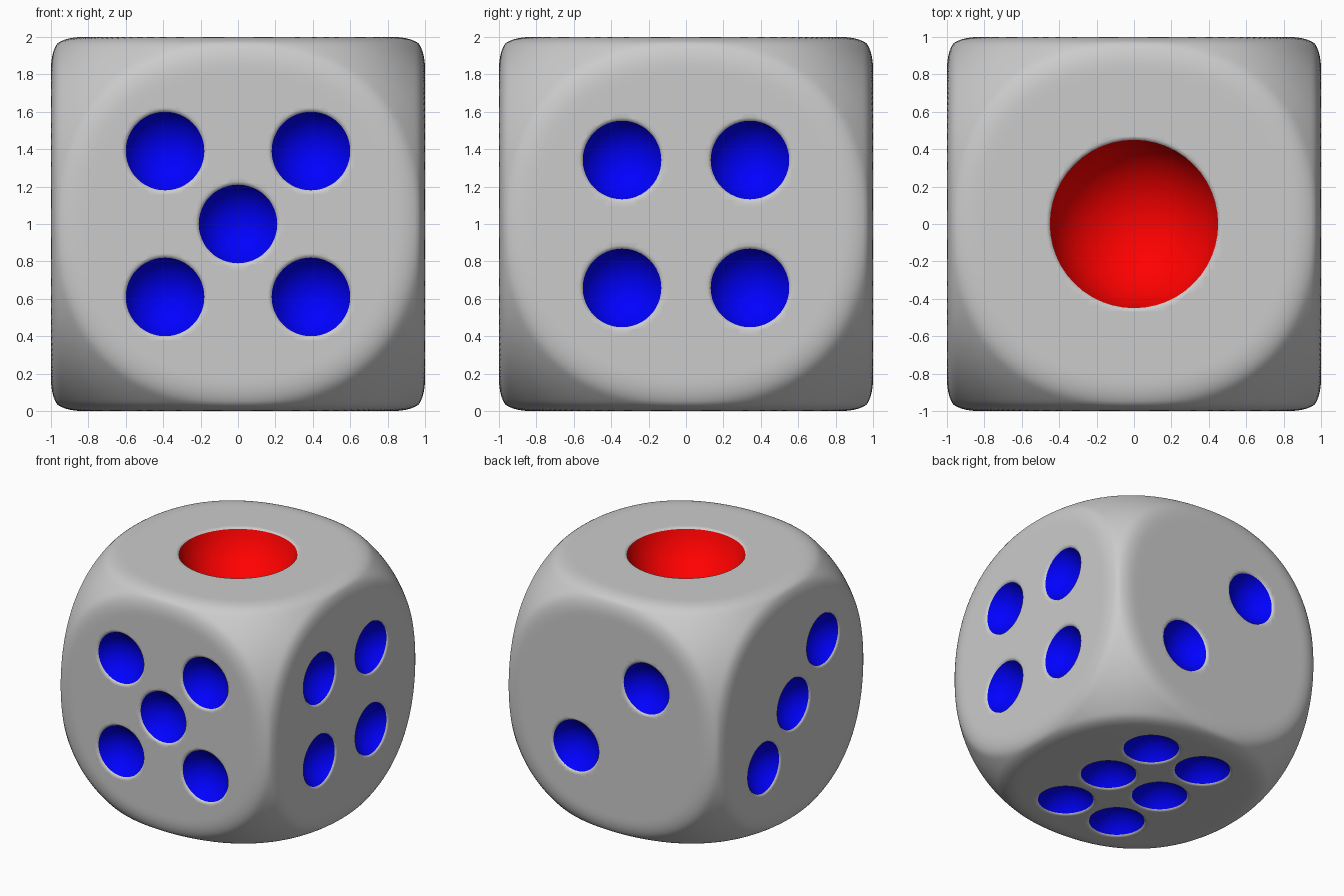
import bpy, bmesh, math
from mathutils import Vector, Matrix

if "Cube" in bpy.data.objects:
    bpy.data.objects.remove(bpy.data.objects["Cube"])

CENTRE = Vector((0, 0, 1))
ROUND = 1.368     # radius that trims the cube's edges
BULGE = 0.035     # extra radius towards the eight corners
BLEND = 0.07      # softness of the shoulder between face and corner
LIP = 0.012       # depth of the softened rim around each pip
SEGS = 48
BLUE_R, BLUE_D = 0.21, 0.14
RED_R, RED_D = 0.45, 0.35

# Pip centres relative to the die centre
a, b, c, d = 0.39, 0.342, 0.325, 0.505
blue_spots = [(0, -1, 0)] + [(x, -1, z) for x in (-a, a) for z in (-a, a)]       # five, front
blue_spots += [(1, y, z) for y in (-b, b) for z in (-b, b)]                      # four, right
blue_spots += [(-1, -t, t) for t in (-a, 0, a)]                                  # three, left
blue_spots += [(-t, 1, t) for t in (-c, c)]                                      # two, back
blue_spots += [(x, y, -1) for x in (-0.253, 0.253) for y in (-d, 0, d)]          # six, bottom
red_spots = [(0, 0, 1)]                                                          # one, top
pips = [(Vector(p), BLUE_R, BLUE_D) for p in blue_spots]
pips += [(Vector(p), RED_R, RED_D) for p in red_spots]


def face_normal(p):
    return Vector([round(v) if abs(v) > 0.99 else 0 for v in p])


def bowl_profile(r, depth, steps=12):
    depth -= LIP
    rs = (r * r + depth * depth) / (2 * depth)
    tilt = math.asin(r / rs)
    return [(rs * math.sin(tilt * i / steps),
             -LIP - depth + rs * (1 - math.cos(tilt * i / steps))) for i in range(steps + 1)]


def lathe(bm, profile, p):
    """Revolve (radius, height) points about the face normal at p."""
    mat = Matrix.Translation(p + CENTRE) @ face_normal(p).to_track_quat('Z', 'Y').to_matrix().to_4x4()
    rings = []
    for r, h in profile:
        n = SEGS if r > 1e-6 else 1
        rings.append([bm.verts.new(mat @ Vector((r * math.cos(2 * math.pi * j / n),
                                                 r * math.sin(2 * math.pi * j / n), h)))
                      for j in range(n)])
    for lo, hi in zip(rings, rings[1:]):
        for j in range(SEGS):
            k = (j + 1) % SEGS
            quad = [lo[j % len(lo)], hi[j % len(hi)], hi[k % len(hi)], lo[k % len(lo)]]
            bm.faces.new(list(dict.fromkeys(quad)))


def make_object(name, bm, colour=None):
    me = bpy.data.meshes.new(name)
    bm.to_mesh(me)
    bm.free()
    ob = bpy.data.objects.new(name, me)
    bpy.context.collection.objects.link(ob)
    if colour:
        m = bpy.data.materials.new(name + "_paint")
        m.diffuse_color = colour
        m.use_nodes = True
        m.node_tree.nodes["Principled BSDF"].inputs["Base Color"].default_value = m.diffuse_color
        me.materials.append(m)
        me.shade_smooth()
    return ob


# Body: gridded cube trimmed by a slightly squarish ball with a soft blend
bm = bmesh.new()
bmesh.ops.create_cube(bm, size=2)
bmesh.ops.subdivide_edges(bm, edges=bm.edges[:], cuts=63, use_grid_fill=True)
for v in bm.verts:
    dist = v.co.length
    u = v.co / dist
    limit = ROUND + BULGE * 27 * (u.x * u.y * u.z) ** 2
    h = max(BLEND - abs(dist - limit), 0) / BLEND
    if dist > limit - BLEND:
        v.co = u * (min(dist, limit) - h * h * BLEND / 4)
    v.co += CENTRE
body = make_object("die_body", bm)

# Cutter: all bowls with a flared lip
bm = bmesh.new()
for p, r, depth in pips:
    lip = [(r + 0.007, -0.004), (r + 0.022, 0.002), (r + 0.022, 0.08), (0, 0.08)]
    lathe(bm, bowl_profile(r, depth) + lip, p)
bmesh.ops.recalc_face_normals(bm, faces=bm.faces[:])
cutter = make_object("pip_cutter", bm)
cutter.hide_render = True

mod = body.modifiers.new("pips", 'BOOLEAN')
mod.operation = 'DIFFERENCE'
mod.solver = 'EXACT'
mod.object = cutter
bpy.context.view_layer.objects.active = body
body.select_set(True)
bpy.ops.object.modifier_apply(modifier=mod.name)
bpy.data.objects.remove(cutter, do_unlink=True)


# Open the body where the coloured bowls sit
def in_bowl(co):
    for p, r, _ in pips:
        n = face_normal(p)
        h = co.dot(n)
        if 0.5 < h < 1 - LIP and (co - p - n * (h - 1)).length < r:
            return True
    return False


bm = bmesh.new()
bm.from_mesh(body.data)
bowls = [f for f in bm.faces if in_bowl(f.calc_center_median() - CENTRE)]
bmesh.ops.delete(bm, geom=bowls, context='FACES')
bm.to_mesh(body.data)
bm.free()
bpy.ops.object.shade_smooth_by_angle(angle=math.radians(45))

# Coloured bowls
for name, spots, r, depth, colour in (
        ("blue_pips", blue_spots, BLUE_R, BLUE_D, (0, 0, 1, 1)),
        ("red_pip", red_spots, RED_R, RED_D, (1, 0, 0, 1))):
    bm = bmesh.new()
    for p in spots:
        lathe(bm, bowl_profile(r, depth), Vector(p))
    make_object(name, bm, colour)
